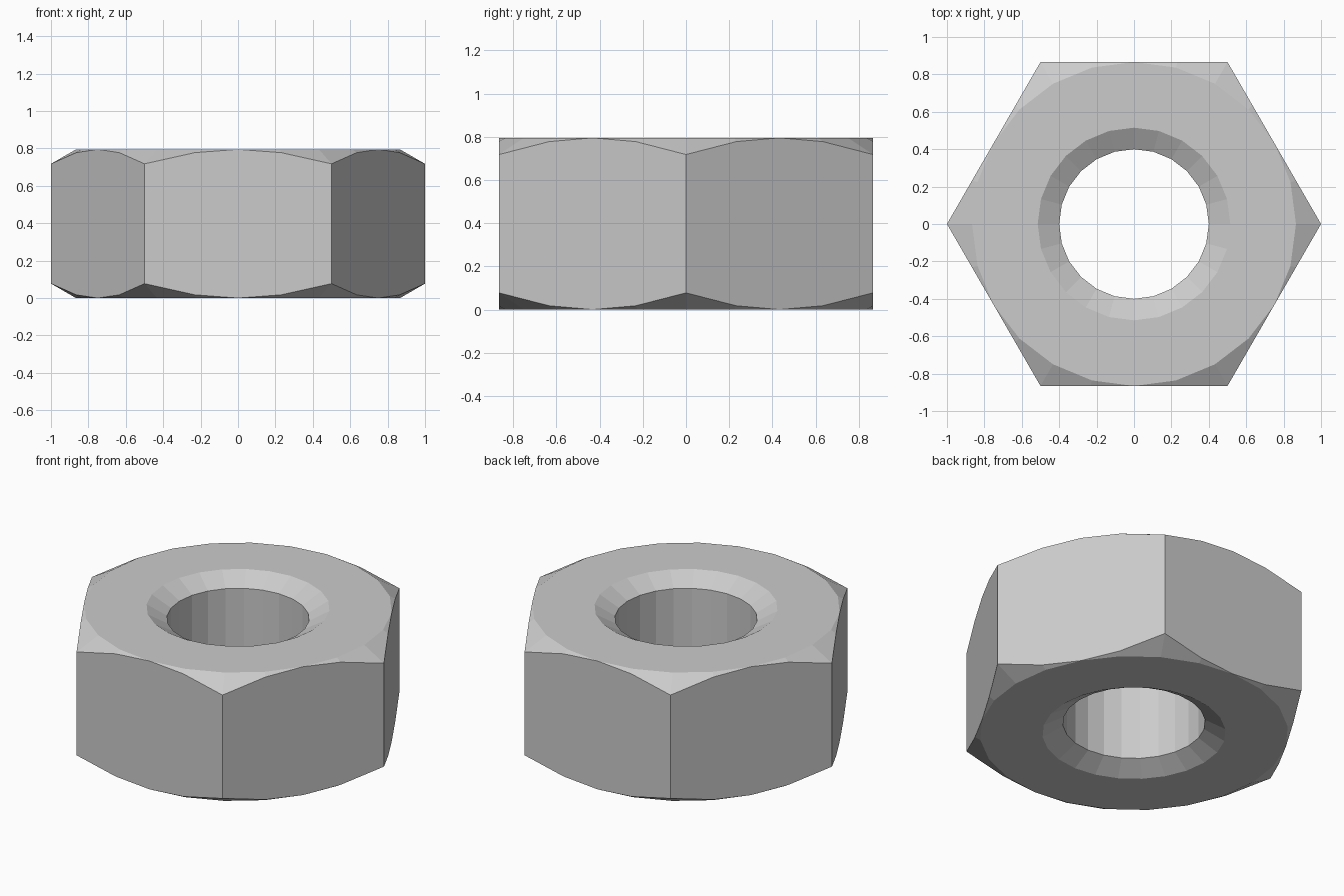
import bpy, bmesh
from math import sin, cos, tan, pi, radians

if "Cube" in bpy.data.objects:
    bpy.data.objects.remove(bpy.data.objects["Cube"])

SEG = 24                   # sides of bore and chamfer circles
H = 0.795                  # nut height
FLAT = cos(pi / 6)         # distance from axis to each flat
BORE, SINK = 0.40, 0.515   # bore and countersink radii
SLOPE = tan(radians(30))   # chamfer slope


def hex_radius(a):
    """Distance from the axis to the hexagon side at angle a."""
    return FLAT / cos((a % (pi / 3)) - pi / 6)


def column(a):
    """Closed cross-section (radius, z) of the nut at angle a."""
    r = hex_radius(a)
    drop = (r - FLAT) * SLOPE
    sink = (SINK - BORE) * SLOPE
    return [(BORE, sink), (BORE, H - sink), (SINK, H), (FLAT, H),
            (r, H - drop), (r, drop), (FLAT, 0), (SINK, 0)]


# Hex nut: sweep the cross-section around the axis
bm = bmesh.new()
cols = []
for i in range(SEG):
    a = 2 * pi * i / SEG
    cols.append([bm.verts.new((r * cos(a), r * sin(a), z)) for r, z in column(a)])
for i in range(SEG):
    c, d = cols[i], cols[(i + 1) % SEG]
    for j in range(len(c)):
        k = (j + 1) % len(c)
        bm.faces.new((c[j], d[j], d[k], c[k]))

# The chamfer vanishes at the middle of each flat
bmesh.ops.remove_doubles(bm, verts=bm.verts, dist=1e-4)
bmesh.ops.recalc_face_normals(bm, faces=bm.faces)

mesh = bpy.data.meshes.new("hex_nut")
bm.to_mesh(mesh)
bm.free()
bpy.context.collection.objects.link(bpy.data.objects.new("hex_nut", mesh))
